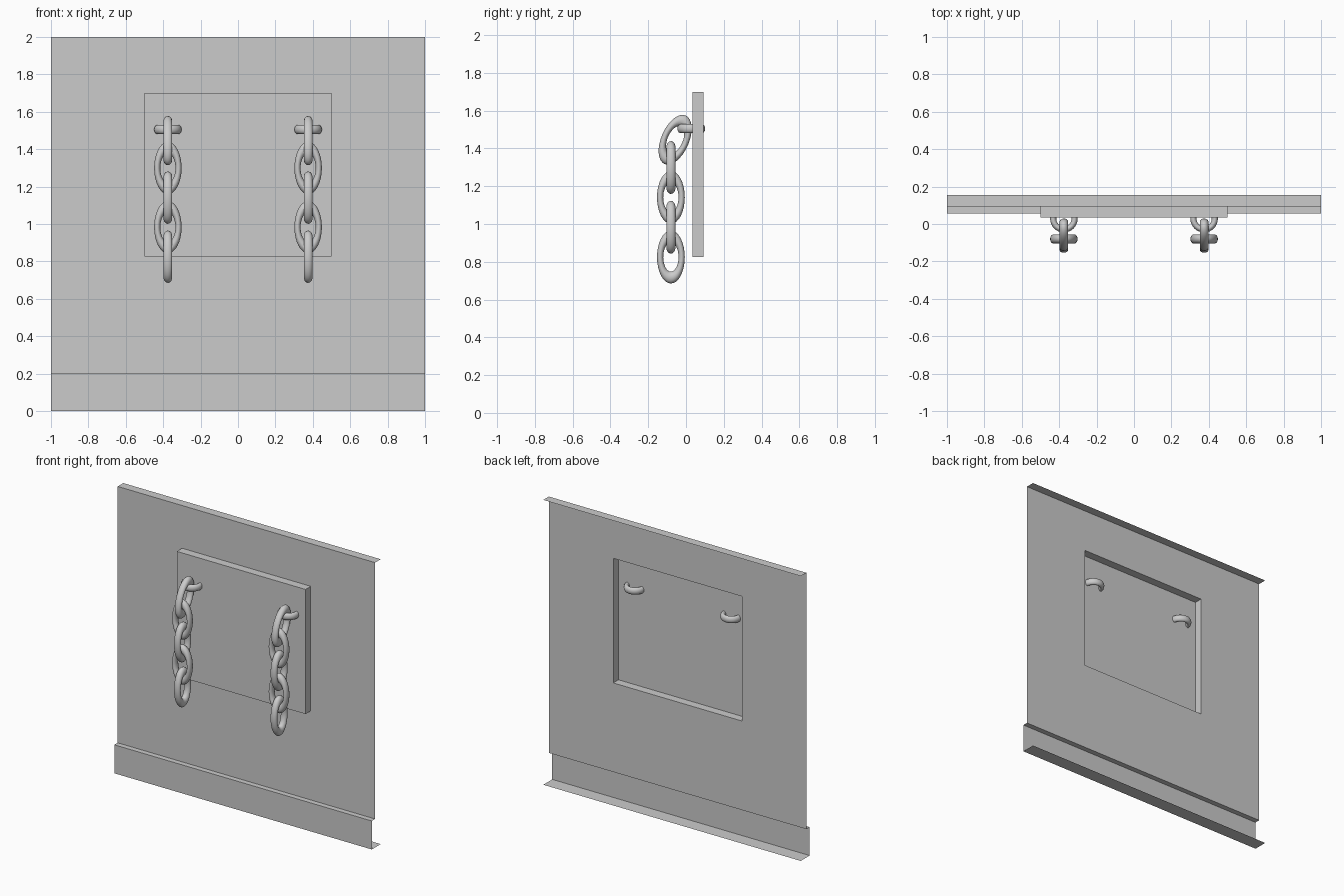
import bpy, bmesh
from math import radians
from mathutils import Matrix

if "Cube" in bpy.data.objects:
    bpy.data.objects.remove(bpy.data.objects["Cube"])

WALL_Y, PANEL_Y, BACK_Y, BASE_Y = 0.093, 0.035, 0.155, 0.056
PX, PZ0, PZ1 = 0.5, 0.825, 1.7          # panel recess


def finish(bm, name):
    bmesh.ops.remove_doubles(bm, verts=bm.verts, dist=1e-5)
    me = bpy.data.meshes.new(name)
    bm.to_mesh(me)
    bm.free()
    ob = bpy.data.objects.new(name, me)
    bpy.context.collection.objects.link(ob)
    return ob


# Thin wall sheet: folded profile (y, z), with an opening behind the panel
bm = bmesh.new()
profile = [(BACK_Y, 2), (WALL_Y, 2), (WALL_Y, PZ1), (WALL_Y, PZ0),
           (WALL_Y, 0.2), (BASE_Y, 0.2), (BASE_Y, 0), (BACK_Y, 0)]
xs = [-1, -PX, PX, 1]
for i, (a, b) in enumerate(zip(profile, profile[1:])):
    for j, (x0, x1) in enumerate(zip(xs, xs[1:])):
        if i == 2 and j == 1:
            continue
        corners = [(x0, *a), (x0, *b), (x1, *b), (x1, *a)]
        bm.faces.new([bm.verts.new(c) for c in corners])
finish(bm, "wall_sheet")

# Raised panel, a box open at the back
bm = bmesh.new()
size = (2 * PX, WALL_Y - PANEL_Y, PZ1 - PZ0)
centre = (0, (WALL_Y + PANEL_Y) / 2, (PZ0 + PZ1) / 2)
bmesh.ops.create_cube(bm, size=1, matrix=Matrix.Translation(centre) @ Matrix.Diagonal((*size, 1)))
back = [f for f in bm.faces if f.calc_center_median().y > WALL_Y - 1e-4]
bmesh.ops.delete(bm, geom=back, context='FACES')
finish(bm, "raised_panel")


def ring(name, loc, rot, stretch=1.0):
    """Torus stretched along its own y, placed by loc and rotation matrix."""
    bpy.ops.mesh.primitive_torus_add(major_radius=0.057, minor_radius=0.0165,
                                     major_segments=32, minor_segments=14)
    ob = bpy.context.object
    ob.name = name
    ob.data.transform(Matrix.Translation(loc) @ rot @ Matrix.Diagonal((1, stretch, 1.45, 1)))
    bpy.ops.object.shade_smooth_by_angle(angle=radians(60))


# Two hanging chains, each on a ring through the panel
upright = Matrix.Rotation(radians(90), 4, 'X')
sideways = Matrix.Rotation(radians(90), 4, 'Z') @ upright
tilted = Matrix.Rotation(radians(-23.5), 4, 'X') @ sideways
for side, x in (("left", -0.375), ("right", 0.375)):
    ring(f"{side}_wall_ring", (x, 0.028, 1.505), Matrix())
    ring(f"{side}_top_link", (x, -0.0575, 1.446), tilted, 1.905)
    for k in range(4):
        ring(f"{side}_chain_link_{k + 1}", (x, -0.08, 1.299 - 0.158 * k),
             sideways if k % 2 else upright, 1.905)
